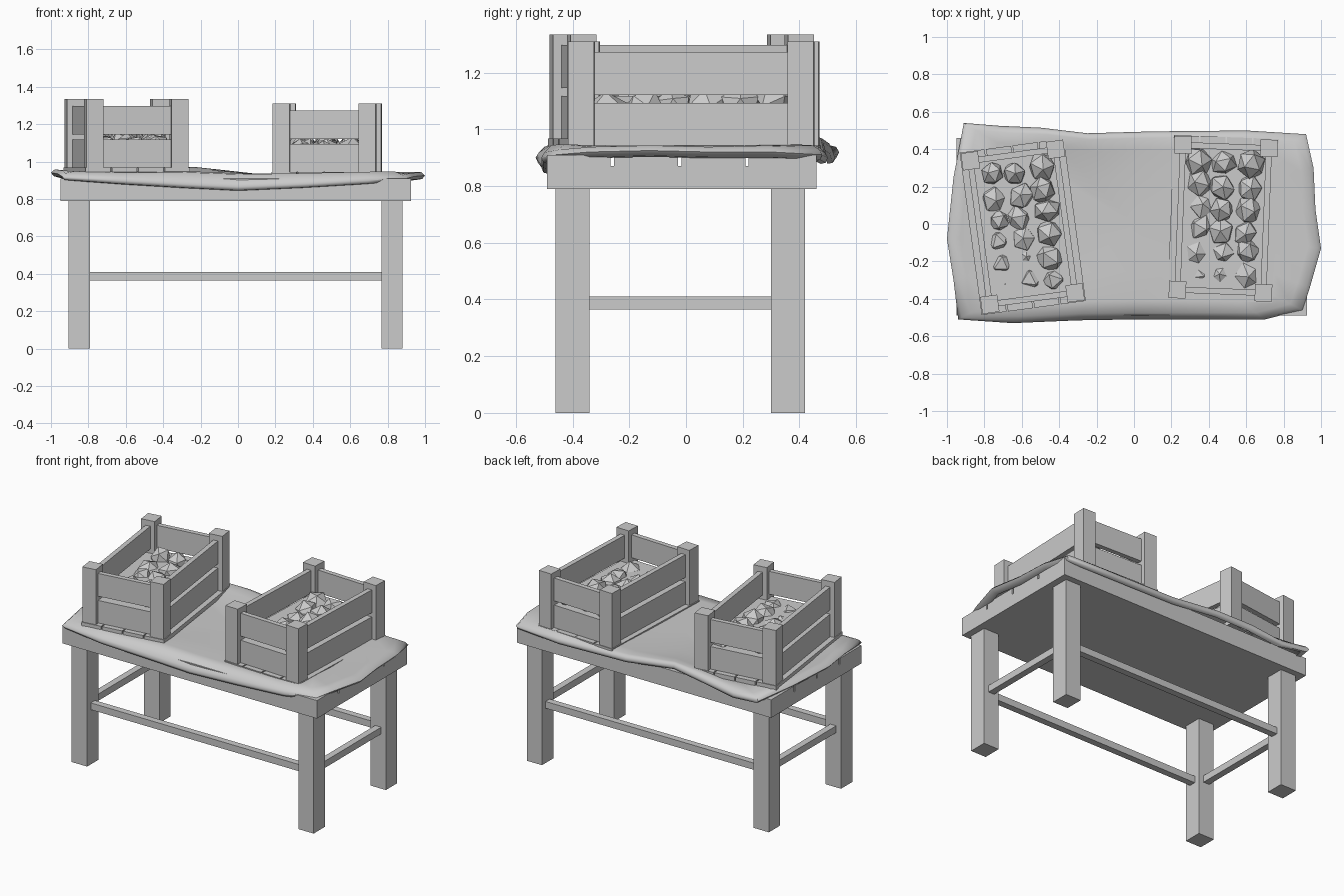
import bpy, bmesh, math, random
from mathutils import Vector, Matrix

if "Cube" in bpy.data.objects:
    bpy.data.objects.remove(bpy.data.objects["Cube"])

random.seed(4)


def finish(name, bm, smooth=None):
    bmesh.ops.recalc_face_normals(bm, faces=bm.faces)
    me = bpy.data.meshes.new(name)
    bm.to_mesh(me)
    bm.free()
    ob = bpy.data.objects.new(name, me)
    bpy.context.collection.objects.link(ob)
    if smooth is not None:
        bpy.context.view_layer.objects.active = ob
        ob.select_set(True)
        bpy.ops.object.shade_smooth_by_angle(angle=math.radians(smooth))
        ob.select_set(False)
    return ob


def add_box(bm, x0, x1, y0, y1, z0, z1):
    m = Matrix.Translation(((x0 + x1) / 2, (y0 + y1) / 2, (z0 + z1) / 2))
    m = m @ Matrix.Diagonal((x1 - x0, y1 - y0, z1 - z0, 1))
    bmesh.ops.create_cube(bm, size=1, matrix=m)


def boxes(name, items):
    bm = bmesh.new()
    for it in items:
        add_box(bm, *it)
    return finish(name, bm)


# Table: slab, top planks with narrow grooves, legs and stretchers
boxes("table_slab", [(-0.95, 0.925, -0.49, 0.46, 0.79, 0.87)])
edges = [-0.49, -0.26, -0.022, 0.215, 0.46]
boxes("table_planks", [(-0.95, 0.925, a + (0.006 if i else 0), b - (0.006 if i < 3 else 0), 0.87, 0.91)
                       for i, (a, b) in enumerate(zip(edges, edges[1:]))])
LX = [(-0.905, -0.79), (0.768, 0.88)]
LY = [(-0.46, -0.34), (0.30, 0.42)]
boxes("table_legs", [(*x, *y, 0, 0.79) for x in LX for y in LY])
boxes("long_stretchers", [(-0.79, 0.768, sum(y) / 2 - 0.022, sum(y) / 2 + 0.022, 0.365, 0.41) for y in LY])
boxes("short_stretchers", [(sum(x) / 2 - 0.022, sum(x) / 2 + 0.022, -0.34, 0.30, 0.365, 0.41) for x in LX])

# Draped cloth: outline with edge heights, built as concentric rings
outline = [(-0.91, 0.54, 0.92), (-0.72, 0.525, 0.90), (-0.5, 0.515, 0.91), (-0.25, 0.485, 0.93),
           (0.1, 0.495, 0.91), (0.6, 0.50, 0.90), (0.92, 0.48, 0.91), (0.96, 0.3, 0.92),
           (0.97, 0.08, 0.92), (1.0, -0.13, 0.925), (0.94, -0.34, 0.92), (0.90, -0.46, 0.91),
           (0.7, -0.51, 0.90), (0.35, -0.51, 0.88), (0.0, -0.51, 0.865), (-0.3, -0.515, 0.88),
           (-0.65, -0.53, 0.90), (-0.94, -0.51, 0.92), (-0.965, -0.3, 0.935), (-1.0, -0.08, 0.94),
           (-0.965, 0.25, 0.93)]
bm = bmesh.new()
rings = []
for s in (0.5, 0.8, 0.93, 0.98, 1.0, 0.985, 0.95):
    ring = []
    for x, y, ze in outline:
        z = {0.5: 0.936, 0.8: 0.94, 0.93: 0.94 + 0.15 * (ze - 0.91), 0.98: ze + 0.018,
             1.0: ze, 0.985: ze - 0.018, 0.95: ze - 0.022}[s]
        if s in (0.8, 0.93):
            z += random.uniform(-0.006, 0.008)
        if y > 0.45 and abs(x + 0.25) < 0.3 and s > 0.75:
            z += 0.022
        ring.append(bm.verts.new((x * s, y * s, z)))
    rings.append(ring)
n = len(outline)
hub = bm.verts.new((0, 0, 0.932))
for i in range(n):
    j = (i + 1) % n
    bm.faces.new((hub, rings[0][i], rings[0][j]))
    for a, b in zip(rings, rings[1:]):
        bm.faces.new((a[i], b[i], b[j], a[j]))
finish("cloth", bm, 60)


# Crates: corner posts, two slats per side, floor boards, fill and stones
def crate(tag, cx, cy, base, deg):
    W, L, p, t = 0.23, 0.387, 0.046, 0.016
    posts = [(sx * W - p, sx * W + p, sy * L - p, sy * L + p, 0, 0.367)
             for sx in (-1, 1) for sy in (-1, 1)]
    slats = []
    for z0, z1 in ((0, 0.15), (0.178, 0.33)):
        for s in (-1, 1):
            slats.append((s * W - t, s * W + t, -L + p, L - p, z0, z1))
            slats.append((-W + p, W - p, s * L - t, s * L + t, z0, z1))
    bw = 0.57 / 4
    floor = [(-0.285 + i * bw + 0.004, -0.285 + (i + 1) * bw - 0.004, -0.438, 0.438, -0.028, 0)
             for i in range(4)]
    parts = [boxes(tag + "_posts", posts), boxes(tag + "_slats", slats), boxes(tag + "_floor", floor)]

    fill = bmesh.new()
    bmesh.ops.create_grid(fill, x_segments=1, y_segments=1, size=1,
                          matrix=Matrix.Translation((0, 0, 0.15)) @ Matrix.Diagonal((W - t, L - t, 1, 1)))
    parts.append(finish(tag + "_fill", fill))

    stones = bmesh.new()
    for i in range(3):
        for j in range(6):
            u, v = (i - 1) * 0.13, (j - 2.5) * 0.116
            h = 0.125 + 0.10 * v + 0.08 * u + random.uniform(-0.012, 0.012)
            loc = Vector((u + random.uniform(-0.015, 0.015), v + random.uniform(-0.015, 0.015), h))
            r = random.uniform(0.066, 0.08)
            rot = Matrix.Rotation(random.uniform(0, 6.28), 4, Vector((random.random(), random.random(), 0.5)))
            m = Matrix.Translation(loc) @ rot @ Matrix.Diagonal((r, r * 1.12, r * 0.92, 1))
            bmesh.ops.create_icosphere(stones, subdivisions=1, radius=1, matrix=m)
    parts.append(finish(tag + "_stones", stones, 30))
    for ob in parts:
        ob.location = (cx, cy, base)
        ob.rotation_euler = (0, 0, math.radians(deg))


crate("left_crate", -0.595, -0.015, 0.967, 7.7)
crate("right_crate", 0.477, 0.027, 0.943, -2.2)
